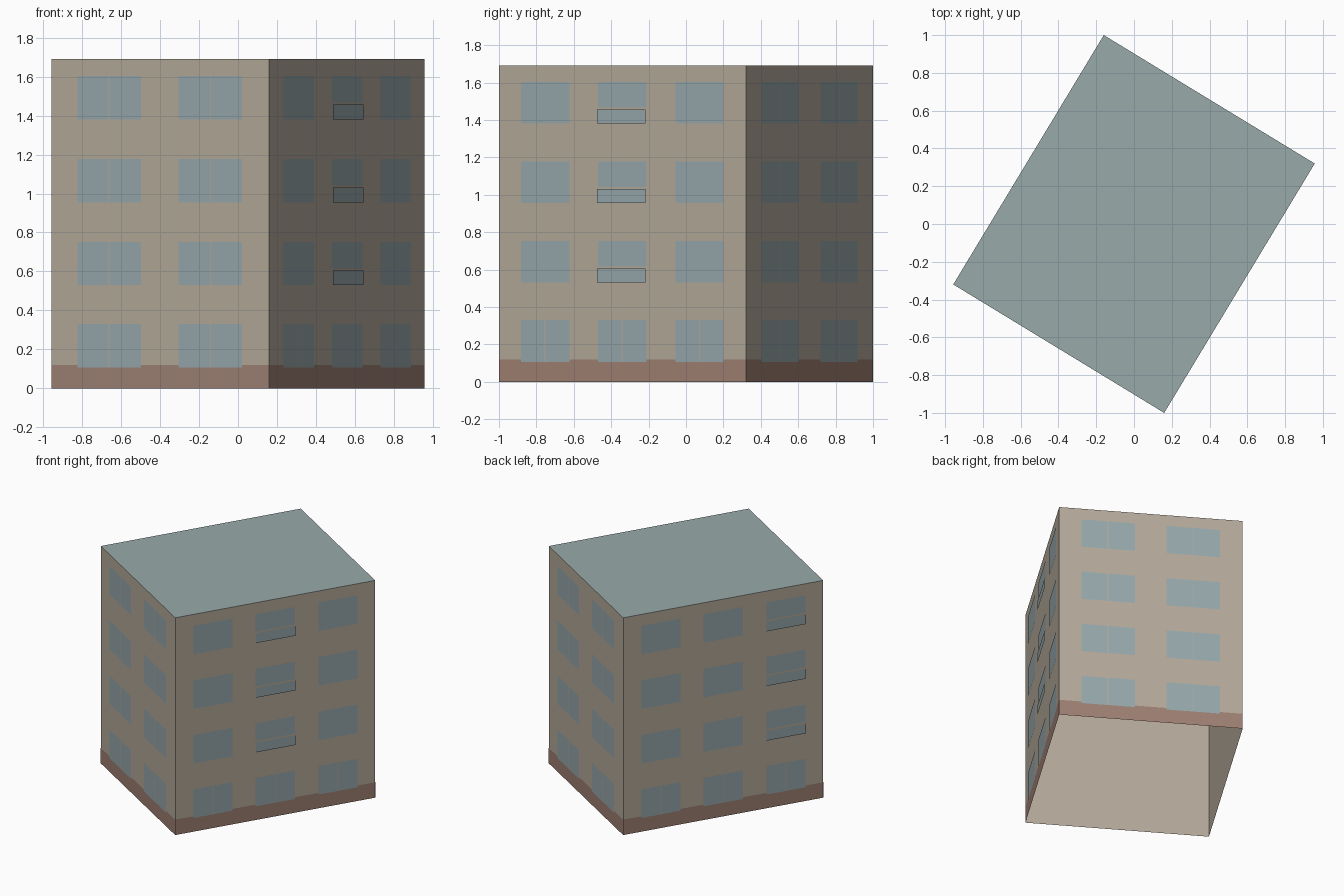
import bpy
from mathutils import Vector

cube = bpy.data.objects.get("Cube")
if cube:
    bpy.data.objects.remove(cube, do_unlink=True)


def material(name, rgb):
    linear = [((c / 255 + 0.055) / 1.055) ** 2.4 for c in rgb] + [1]
    mat = bpy.data.materials.new(name)
    mat.use_nodes = True
    mat.diffuse_color = linear
    bsdf = mat.node_tree.nodes["Principled BSDF"]
    bsdf.inputs["Base Color"].default_value = linear
    bsdf.inputs["Roughness"].default_value = 0.9
    return mat


wall_mat = material("beige plaster", (180, 169, 154))
base_mat = material("brown plinth", (158, 128, 114))
glass_mat = material("blue grey glass", (150, 168, 171))
roof_mat = material("grey roof", (152, 170, 170))

HEIGHT = 1.69
BASE_TOP = 0.12
# Footprint corners, counter-clockwise from the left one
CORNERS = [Vector(c) for c in ((-0.957, -0.32), (0.16, -1), (0.957, 0.32), (-0.16, 1))]


def wall_quad(side, u0, u1, z0, z1, out=0.0):
    """Upright rectangle on one wall; u runs 0 to 1 from left to right."""
    a, b = CORNERS[side], CORNERS[(side + 1) % 4]
    along = b - a
    normal = Vector((along.y, -along.x)).normalized() * out
    left, right = a + along * u0 + normal, a + along * u1 + normal
    return [(*left, z0), (*right, z0), (*right, z1), (*left, z1)]


def build(name, quads, mat):
    verts = [v for quad in quads for v in quad]
    faces = [range(i, i + 4) for i in range(0, len(verts), 4)]
    mesh = bpy.data.meshes.new(name)
    mesh.from_pydata(verts, [], [tuple(f) for f in faces])
    mesh.materials.append(mat)
    obj = bpy.data.objects.new(name, mesh)
    bpy.context.collection.objects.link(obj)
    return obj


# Shell, open underneath
build("walls", [wall_quad(s, 0, 1, 0, HEIGHT) for s in range(4)], wall_mat)
build("roof", [[(*c, HEIGHT) for c in CORNERS]], roof_mat)
build("plinth_band", [wall_quad(s, 0, 1, 0, BASE_TOP, 0.001) for s in range(4)], base_mat)

# Windows on four storeys
FLOORS = (0.107, 0.53, 0.955, 1.38)
WINDOW_HEIGHT = 0.222
PANEL_HEIGHT = 0.076
GAP = 0.004
NARROW_END = ((0.12, 0.412), (0.585, 0.877))
LONG_SIDE = ((0.09, 0.287), (0.401, 0.598), (0.715, 0.911))

panes, mullions, panels = [], [], []
for side in range(4):
    long_side = side % 2 == 1
    balcony_column = {1: 1, 3: 2}.get(side)
    for floor, z in enumerate(FLOORS):
        for column, (u0, u1) in enumerate(LONG_SIDE if long_side else NARROW_END):
            top = z + WINDOW_HEIGHT
            bottom = z
            # Low balcony panel standing just off the wall
            if floor > 0 and column == balcony_column:
                panels.append(wall_quad(side, u0, u1, z, z + PANEL_HEIGHT, 0.009))
                bottom = z + PANEL_HEIGHT + 0.01
            panes.append(wall_quad(side, u0, u1, bottom, top, 0.002))
            # Central bar between paired panes
            if floor == 0 or not long_side:
                mid = (u0 + u1) / 2
                mullions.append(wall_quad(side, mid - GAP / 2, mid + GAP / 2, z, top, 0.003))

build("window_panes", panes, glass_mat)
build("window_mullions", mullions, wall_mat)
build("balcony_panels", panels, glass_mat)
